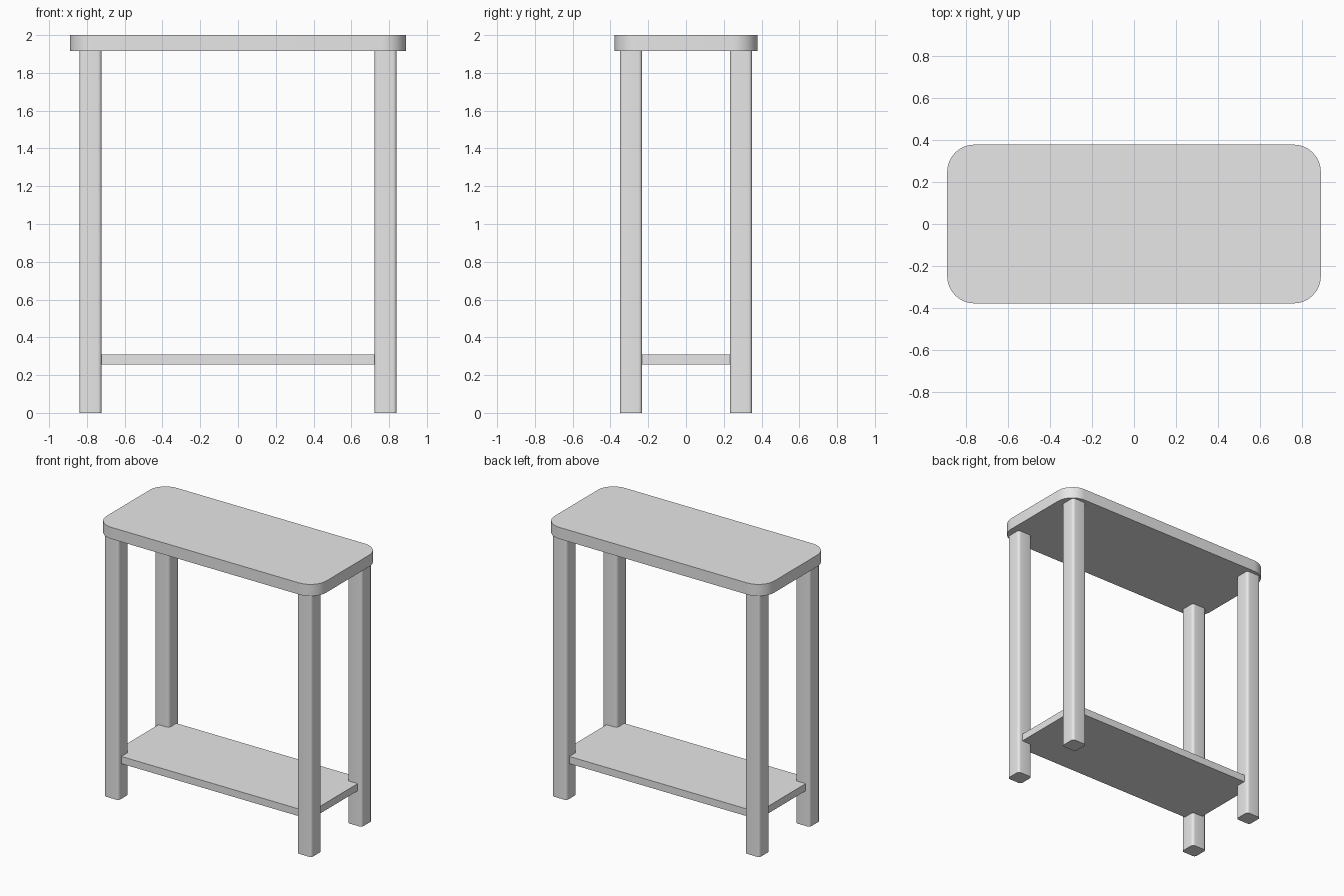
import bpy
import bmesh

# Remove the default cube
cube = bpy.data.objects.get("Cube")
if cube:
    bpy.data.objects.remove(cube, do_unlink=True)

GREY = (0.8, 0.8, 0.8, 1.0)
grey = bpy.data.materials.new("plain_grey")
grey.use_nodes = True
grey.diffuse_color = GREY
grey.node_tree.nodes["Principled BSDF"].inputs["Base Color"].default_value = GREY


def block(name, half_x, half_y, z0, z1, x=0, y=0, radius=0, segments=8):
    """Upright box whose four vertical edges are rounded."""
    bm = bmesh.new()
    bmesh.ops.create_cube(bm, size=1)
    for v in bm.verts:
        v.co.x *= 2 * half_x
        v.co.y *= 2 * half_y
        v.co.z = (z1 - z0) * (v.co.z + 0.5)
    if radius:
        upright = [e for e in bm.edges
                   if abs(e.verts[0].co.z - e.verts[1].co.z) > 1e-4]
        bmesh.ops.bevel(bm, geom=upright, offset=radius, offset_type='OFFSET',
                        segments=segments, profile=0.5, affect='EDGES')
    mesh = bpy.data.meshes.new(name)
    bm.to_mesh(mesh)
    bm.free()
    mesh.materials.append(grey)
    obj = bpy.data.objects.new(name, mesh)
    obj.location = (x, y, z0)
    bpy.context.collection.objects.link(obj)
    if radius:
        bpy.ops.object.select_all(action='DESELECT')
        obj.select_set(True)
        bpy.context.view_layer.objects.active = obj
        bpy.ops.object.shade_smooth_by_angle()
    return obj


# Table top with large rounded corners
block("table_top", 0.89, 0.378, 1.915, 2.0, radius=0.13, segments=12)

# Lower shelf, its corners let into the legs
block("lower_shelf", 0.807, 0.318, 0.257, 0.31)

# Four square legs with softened edges
for side, sx in (("right", -1), ("left", 1)):
    for end, sy in (("front", -1), ("back", 1)):
        block(f"{end}_{side}_leg", 0.059, 0.059, 0, 1.915,
              x=0.781 * sx, y=0.291 * sy, radius=0.02, segments=5)
